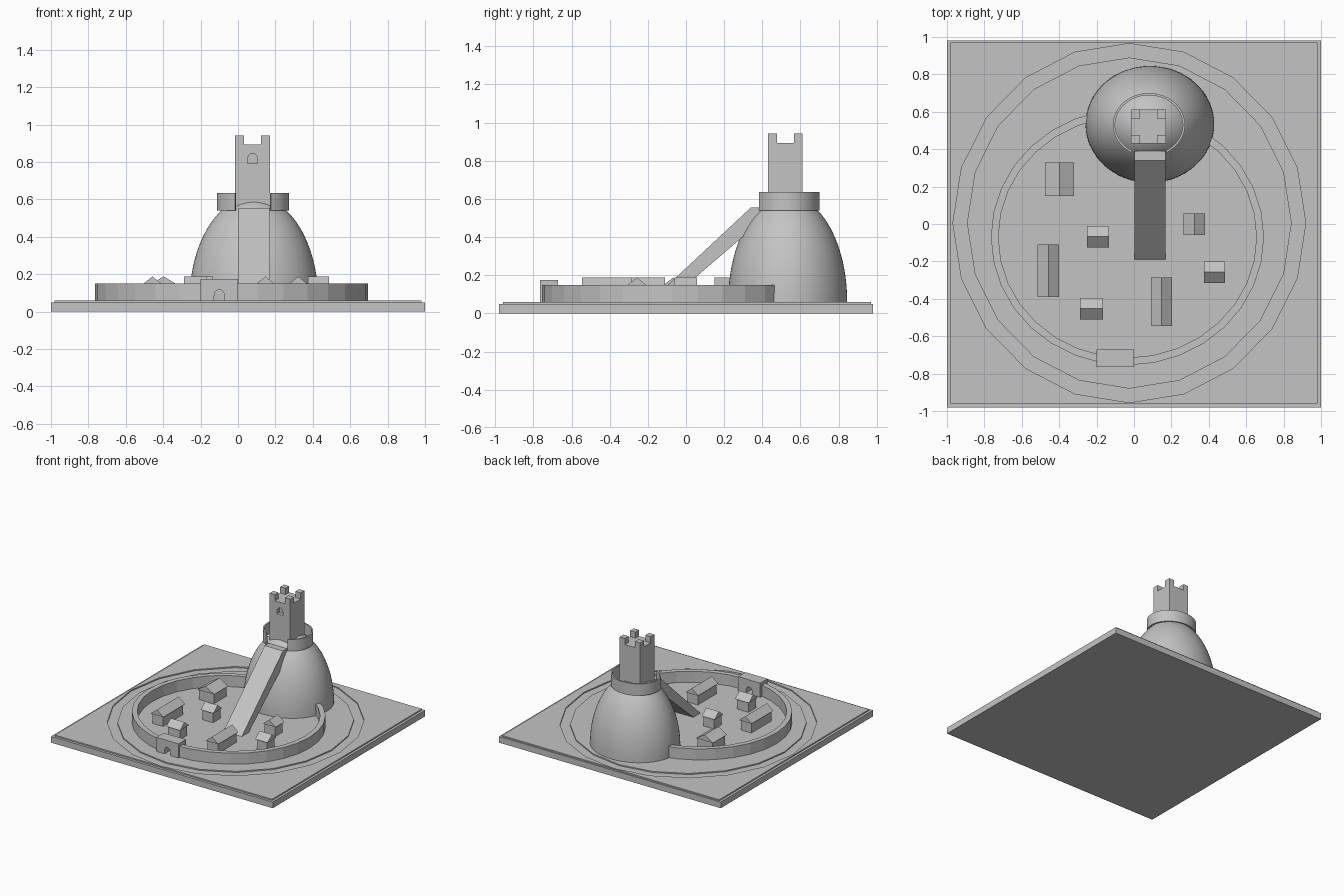
import bpy, bmesh, math

if "Cube" in bpy.data.objects:
    bpy.data.objects.remove(bpy.data.objects["Cube"], do_unlink=True)

stone = bpy.data.materials.new("plain_grey")
stone.use_nodes = True
GREY = (0.55, 0.55, 0.55, 1)
stone.diffuse_color = GREY
stone.node_tree.nodes["Principled BSDF"].inputs["Base Color"].default_value = GREY
GROUND = 0.06


def make(name, verts, faces):
    mesh = bpy.data.meshes.new(name)
    mesh.from_pydata(verts, [], faces)
    bm = bmesh.new()
    bm.from_mesh(mesh)
    bmesh.ops.recalc_face_normals(bm, faces=bm.faces)
    bm.to_mesh(mesh)
    bm.free()
    mesh.materials.append(stone)
    ob = bpy.data.objects.new(name, mesh)
    bpy.context.collection.objects.link(ob)
    return ob


def prism(name, outline, a, b, place):
    """Extrude an outline from a to b; place(u, v, w) gives the 3D point."""
    n = len(outline)
    verts = [place(u, v, w) for w in (a, b) for u, v in outline]
    faces = [[i, (i + 1) % n, n + (i + 1) % n, n + i] for i in range(n)]
    faces += [list(range(n)), list(range(n, 2 * n))]
    return make(name, verts, faces)


def along_x(u, v, w): return (w, u, v)
def along_y(u, v, w): return (u, w, v)
def along_z(u, v, w): return (u, v, w)


def box(name, x0, x1, y0, y1, z0, z1):
    return prism(name, [(x0, y0), (x1, y0), (x1, y1), (x0, y1)], z0, z1, along_z)


def ring(name, centre, radii, thick, z0, z1, n, start=0.0, sweep=2 * math.pi):
    """Elliptical wall, closed or with a gap."""
    closed = sweep > 6.28
    count = n if closed else n + 1
    verts, faces = [], []
    for i in range(count):
        a = start + sweep * i / n
        for inset, z in ((0, z0), (0, z1), (thick, z1), (thick, z0)):
            verts.append((centre[0] + (radii[0] - inset) * math.cos(a),
                          centre[1] + (radii[1] - inset) * math.sin(a), z))
    for i in range(n):
        p, q = 4 * i, 4 * ((i + 1) % count)
        for k in range(4):
            m = (k + 1) % 4
            faces.append([p + k, q + k, q + m, p + m])
    if not closed:
        faces += [[0, 1, 2, 3], [4 * n + k for k in range(4)]]
    return make(name, verts, faces)


def cut(ob, cutter):
    mod = ob.modifiers.new("cut", 'BOOLEAN')
    mod.operation = 'DIFFERENCE'
    mod.solver = 'EXACT'
    mod.object = cutter
    cutter.hide_render = True
    cutter.hide_set(True)
    cutter.display_type = 'WIRE'


def smooth(ob, angle):
    bpy.ops.object.select_all(action='DESELECT')
    ob.select_set(True)
    bpy.context.view_layer.objects.active = ob
    bpy.ops.object.shade_smooth_by_angle(angle=math.radians(angle))


def arch(name, x, half, z0, spring, y0, y1):
    outline = [(x - half, z0), (x + half, z0)]
    outline += [(x + half * math.cos(a), spring + 1.2 * half * math.sin(a))
                for a in (math.pi * i / 10 for i in range(11))]
    return prism(name, outline, y0, y1, along_y)


# Ground: a slab with a slightly smaller turf layer, cut by a shallow ditch
box("base_slab", -1, 1, -0.98, 0.98, 0, 0.05)
turf = box("turf", -0.98, 0.98, -0.96, 0.97, 0.05, GROUND)
ditch = ring("ditch_cutter", (-0.025, 0.005), (0.943, 0.96), 0.075, 0.0505, 0.1, 20)
cut(turf, ditch)

# Bailey wall and gatehouse
wall = ring("bailey_wall", (-0.035, -0.07), (0.73, 0.685), 0.04, GROUND - 0.005, 0.15, 32)
gate = box("gatehouse", -0.2, 0, -0.765, -0.67, GROUND - 0.005, 0.175)
passage = arch("gate_cutter", -0.1, 0.027, GROUND, 0.085, -0.85, -0.6)
cut(wall, passage)
cut(gate, passage)

# Mound: half an ellipsoid
bm = bmesh.new()
bmesh.ops.create_uvsphere(bm, u_segments=64, v_segments=48, radius=1)
low = [v for v in bm.verts if v.co.z < -0.01]
bmesh.ops.delete(bm, geom=low, context='VERTS')
for v in bm.verts:
    v.co = (0.085 + 0.344 * v.co.x, 0.533 + 0.312 * v.co.y, GROUND + 0.557 * v.co.z)
mesh = bpy.data.meshes.new("mound")
bm.to_mesh(mesh)
bm.free()
mesh.materials.append(stone)
mound = bpy.data.objects.new("mound", mesh)
bpy.context.collection.objects.link(mound)
smooth(mound, 40)

# Wall round the mound top, open at the front
gap = math.radians(30)
top_wall = ring("mound_top_wall", (0.08, 0.53), (0.193, 0.17), 0.012, 0.54, 0.635,
                48, -math.pi / 2 + gap, 2 * math.pi - 2 * gap)
smooth(top_wall, 40)

# Ramp up to the mound top
prism("ramp", [(-0.19, GROUND), (0.34, 0.555), (0.39, 0.555), (0.39, 0.48), (-0.1, GROUND)],
      0.003, 0.168, along_x)

# Keep tower with four corner merlons and a front window
X0, X1, Y0, Y1, M = -0.015, 0.17, 0.43, 0.612, 0.047
tower = box("tower", X0, X1, Y0, Y1, 0.5, 0.893)
cut(tower, arch("window_cutter", 0.077, 0.026, 0.793, 0.815, Y0 - 0.05, Y0 + 0.03))
for x in (X0, X1 - M):
    for y in (Y0, Y1 - M):
        box("merlon", x, x + M, y, y + M, 0.893, 0.943)


# Houses: walls under an overhanging gable roof
def house(x0, x1, y0, y1, ridge):
    e = 0.01
    box("house_walls", x0 + e, x1 - e, y0 + e, y1 - e, GROUND, 0.145)
    a, b, c, d = (x0, x1, y0, y1) if ridge == "y" else (y0, y1, x0, x1)
    prism("house_roof", [(a, 0.142), (b, 0.142), ((a + b) / 2, 0.188)], c, d,
          along_y if ridge == "y" else along_x)


house(-0.475, -0.32, 0.15, 0.33, "y")
house(-0.25, -0.135, -0.125, -0.01, "x")
house(-0.515, -0.4, -0.39, -0.11, "y")
house(-0.29, -0.165, -0.51, -0.395, "x")
house(0.09, 0.203, -0.545, -0.285, "y")
house(0.375, 0.487, -0.315, -0.2, "x")
house(0.265, 0.38, -0.06, 0.057, "y")
